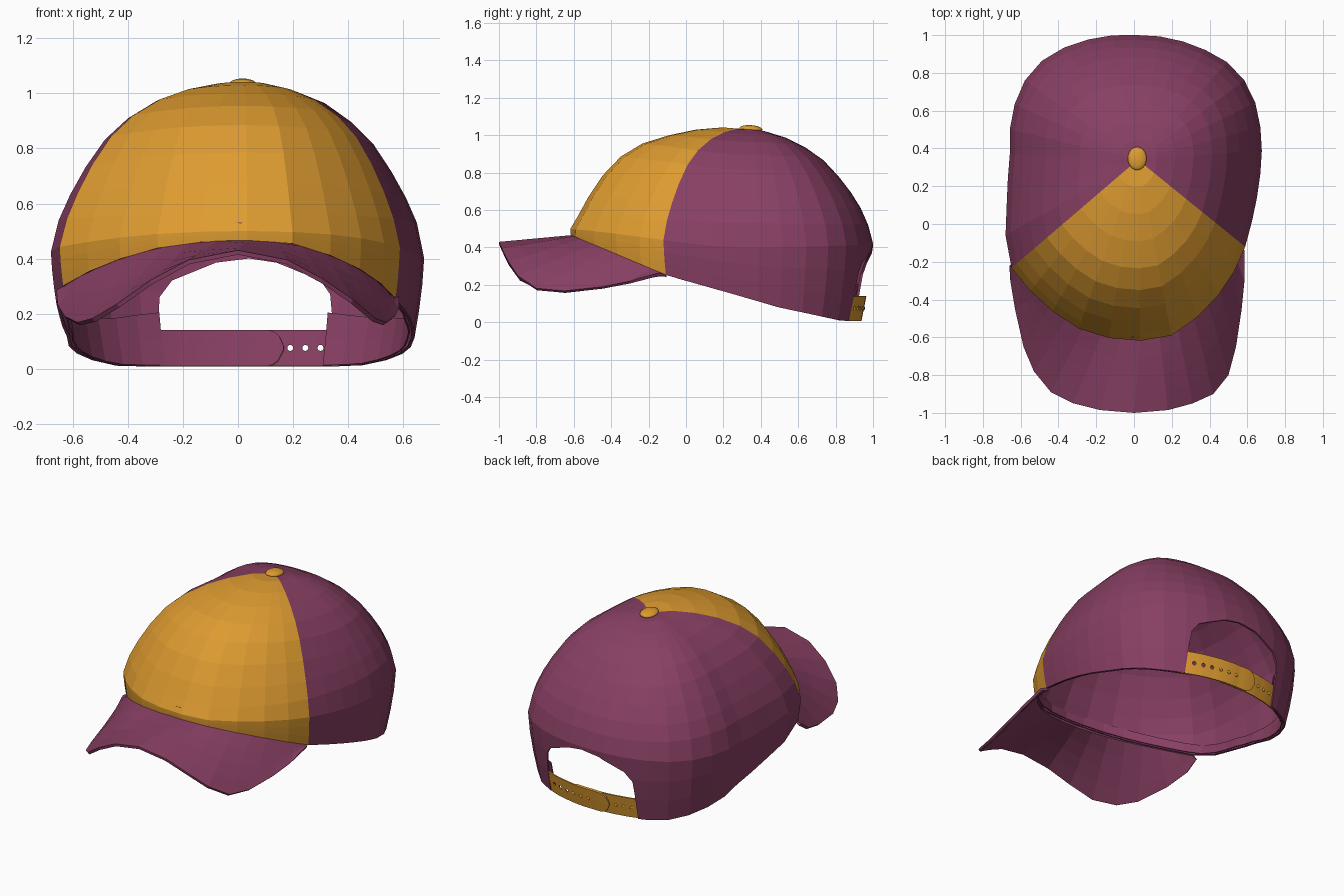
import bpy, bmesh, math
from mathutils import Vector

if "Cube" in bpy.data.objects:
    bpy.data.objects.remove(bpy.data.objects["Cube"])

def material(name, rgb):
    m = bpy.data.materials.new(name)
    m.diffuse_color = (*rgb, 1)
    m.use_nodes = True
    m.node_tree.nodes["Principled BSDF"].inputs["Base Color"].default_value = m.diffuse_color
    return m

PURPLE = material("plum_purple", (0.245, 0.05, 0.125))
GOLD = material("golden_yellow", (0.73, 0.33, 0.03))

def make(name, verts, faces, mats):
    me = bpy.data.meshes.new(name)
    me.from_pydata(verts, [], faces)
    for m in mats:
        me.materials.append(m)
    ob = bpy.data.objects.new(name, me)
    bpy.context.collection.objects.link(ob)
    return ob

def sheet(name, rows, mats, thick):
    """Grid of points, thickened inwards."""
    n = len(rows[0])
    verts = [p for r in rows for p in r]
    faces = [(k*n+i, (k+1)*n+i, (k+1)*n+i+1, k*n+i+1)
             for k in range(len(rows)-1) for i in range(n-1)]
    ob = make(name, verts, faces, mats)
    solid(ob, thick)
    return ob

def solid(ob, thick, offset=0):
    s = ob.modifiers.new("thickness", 'SOLIDIFY')
    s.thickness, s.offset = thick, -1
    s.material_offset = s.material_offset_rim = offset

def cut(ob, cutter):
    b = ob.modifiers.new("cut", 'BOOLEAN')
    b.operation, b.solver, b.object = 'DIFFERENCE', 'EXACT', cutter
    cutter.hide_render = True
    cutter.hide_set(True)

# ---- crown shape: plan outline around the button, and ring heights ----
CX, CY, TOP = 0.02, 0.34, 1.03
PLAN = [(-.65, -.23), (-.5, -.4), (-.3, -.55), (-.1, -.61), (0, -.62), (.2, -.59),
        (.35, -.48), (.5, -.3), (.585, -.13), (.62, 0), (.655, .2), (.672, .45),
        (.655, .6), (.61, .72), (.53, .83), (.4, .91), (.2, .98), (0, 1), (-.2, .985),
        (-.4, .92), (-.53, .83), (-.61, .7), (-.645, .58), (-.655, .35), (-.665, .15),
        (-.68, -.05), (-.675, -.15)]
POLAR = sorted((math.atan2(y-CY, x-CX) % math.tau, math.hypot(x-CX, y-CY)) for x, y in PLAN)
POLAR = [(POLAR[-1][0]-math.tau, POLAR[-1][1])] + POLAR + [(POLAR[0][0]+math.tau, POLAR[0][1])]
# radius fraction, height at front, side, back
RINGS = [(.15, 1.042, 1.03, 1.015), (.3, 1.03, 1.005, .985), (.45, 1.0, .965, .935),
         (.6, .955, .895, .865), (.72, .885, .815, .78), (.82, .785, .715, .695),
         (.9, .67, .62, .61), (.96, .565, .53, .52), (1, .5, .4, .42)]
RIM = [(-.7, .515), (-.1, .25), (.5, .08), (.85, .01), (1.1, 0)]

def lerp_table(table, t):
    for (a, u), (b, v) in zip(table, table[1:]):
        if t <= b:
            return u + (v-u)*(t-a)/(b-a)
    return table[-1][1]

def radius(t):
    return lerp_table(POLAR, t % math.tau)

def ring_z(t, ring):
    s, c = math.sin(t), math.cos(t)
    return ring[2]*c*c + (ring[3] if s > 0 else ring[1])*s*s

def rim_z(t):
    return lerp_table(RIM, CY + radius(t)*.97*math.sin(t))

def wall(t, z, inset=0):
    """Point on the lower crown wall."""
    d = max(0, ring_z(t, RINGS[-1]) - z)
    r = radius(t)*(1 - .09*(d/.41)**1.5) - inset
    return (CX + r*math.cos(t), CY + r*math.sin(t), z)

A0, A1 = math.radians(-139.4), math.radians(-39.0)   # front panel
NP, NB = 10, 24
ANG = [A0 + (A1-A0)*i/NP for i in range(NP)] + \
      [A1 + (math.tau-A1+A0)*i/NB for i in range(NB)]
N = len(ANG)

# ---- crown ----
verts = [(CX, CY, TOP)]
for ring in RINGS:
    for t in ANG:
        r = radius(t)*ring[0]
        verts.append((CX + r*math.cos(t), CY + r*math.sin(t), ring_z(t, ring)))
for f in (1/3, 2/3, 1):
    for t in ANG:
        z9 = ring_z(t, RINGS[-1])
        verts.append(wall(t, z9 + (rim_z(t)-z9)*f))
faces = [(0, 1+i, 1+(i+1) % N) for i in range(N)]
for k in range(len(RINGS)+2):
    a, b = 1+k*N, 1+(k+1)*N
    faces += [(a+i, b+i, b+(i+1) % N, a+(i+1) % N) for i in range(N)]
crown = make("crown", verts, faces, [PURPLE, GOLD, PURPLE, PURPLE])
for j, p in enumerate(crown.data.polygons):
    p.material_index = 1 if j % N < NP else 0      # gold front panel
solid(crown, .012, 2)

# ---- arched opening at the back ----
ARCH = [(-.29, -.2), (.345, -.2), (.345, .16), (.335, .27), (.3, .32), (.14, .385),
        (.04, .4), (-.08, .385), (-.24, .32), (-.285, .26), (-.29, .16)]
m = len(ARCH)
arch = make("opening_cutter", [(x, y, z) for y in (.6, 1.3) for x, z in ARCH],
            [tuple(range(m)), tuple(range(2*m-1, m-1, -1))] +
            [(i, i+m, (i+1) % m+m, (i+1) % m) for i in range(m)], [PURPLE])
bm = bmesh.new()
bm.from_mesh(arch.data)
bmesh.ops.recalc_face_normals(bm, faces=bm.faces)
bm.to_mesh(arch.data)
bm.free()
cut(crown, arch)

# ---- sweatband inside the rim, open at the back ----
B0, B1 = math.radians(118), math.radians(61+360)
band = [B0 + (B1-B0)*i/40 for i in range(41)]
sheet("sweatband",
      [[wall(t, rim_z(t) + f*(.06 + .15*max(0, math.sin(t))) + .004, .02) for t in band]
       for f in (1, .5, 0)], [PURPLE], .006)

# ---- brim ----
EDGE = [(-.66, -.22, .285), (-.655, -.3, .23), (-.63, -.45, .19), (-.585, -.65, .168),
        (-.53, -.78, .182), (-.44, -.89, .235), (-.32, -.95, .32), (-.18, -.985, .395),
        (0, -1, .43), (.18, -.985, .395), (.31, -.95, .325), (.42, -.9, .25),
        (.5, -.8, .182), (.54, -.65, .168), (.57, -.45, .19), (.585, -.3, .22),
        (.585, -.14, .265)]
inner = []
for i in range(len(EDGE)):
    t = A0 + (A1-A0)*i/(len(EDGE)-1)
    inner.append(Vector(wall(t, rim_z(t), .006)))
rows = [[a.lerp(Vector(b), f) for a, b in zip(inner, EDGE)] for f in (0, .25, .5, .75, 1)]
sheet("brim", rows, [PURPLE], .016)

# ---- back straps, gold outside and plum inside ----
def angle_at(x):
    """Angle on the back wall whose point has this x."""
    lo, hi = math.radians(30), math.radians(150)
    for _ in range(40):
        mid = (lo+hi)/2
        if wall(mid, .075)[0] > x:
            lo = mid
        else:
            hi = mid
    return lo

def strap(name, x0, x1, round_at, inset):
    n, half = 28, .066
    cols = []
    for i in range(n+1):
        x = x0 + (x1-x0)*i/n
        d = max(0, 1 - abs(x-round_at)/half)
        cols.append((angle_at(x), half*max(.12, math.sqrt(max(0, 1-d*d)))))
    ob = sheet(name, [[wall(t, .073 + h*f, inset) for t, h in cols] for f in (1, 0, -1)],
               [GOLD, PURPLE], .008)
    ob.modifiers["thickness"].material_offset = 1
    return ob

outer = strap("strap_outer", .38, -.12, -.12, .004)
strap("strap_inner", .17, -.35, .17, .014)

# strap holes and snap studs
def drill(x):
    bpy.ops.mesh.primitive_cylinder_add(vertices=12, radius=.011, depth=.3,
        location=(x, wall(angle_at(x), .075)[1], .075), rotation=(math.pi/2, 0, 0))
    c = bpy.context.object
    c.name = "hole_cutter"
    c.data.materials.append(GOLD)
    cut(outer, c)

for x in (.19, .245, .3):
    drill(x)
for x, inset in [(.135, .004), (.08, .004), (.025, .004), (-.16, .014), (-.21, .014), (-.26, .014)]:
    bpy.ops.mesh.primitive_uv_sphere_add(segments=10, ring_count=6, radius=.011,
        location=wall(angle_at(x), .075, inset))
    stud = bpy.context.object
    stud.name = "snap_stud"
    stud.scale.y = .5
    stud.data.materials.append(GOLD)

# ---- top button ----
bpy.ops.mesh.primitive_uv_sphere_add(segments=20, ring_count=10, radius=1,
    location=(.017, .347, 1.034), rotation=(math.radians(-4), 0, 0))
button = bpy.context.object
button.name = "top_button"
button.scale = (.05, .062, .02)
button.data.materials.append(GOLD)
bpy.ops.object.shade_smooth_by_angle()
